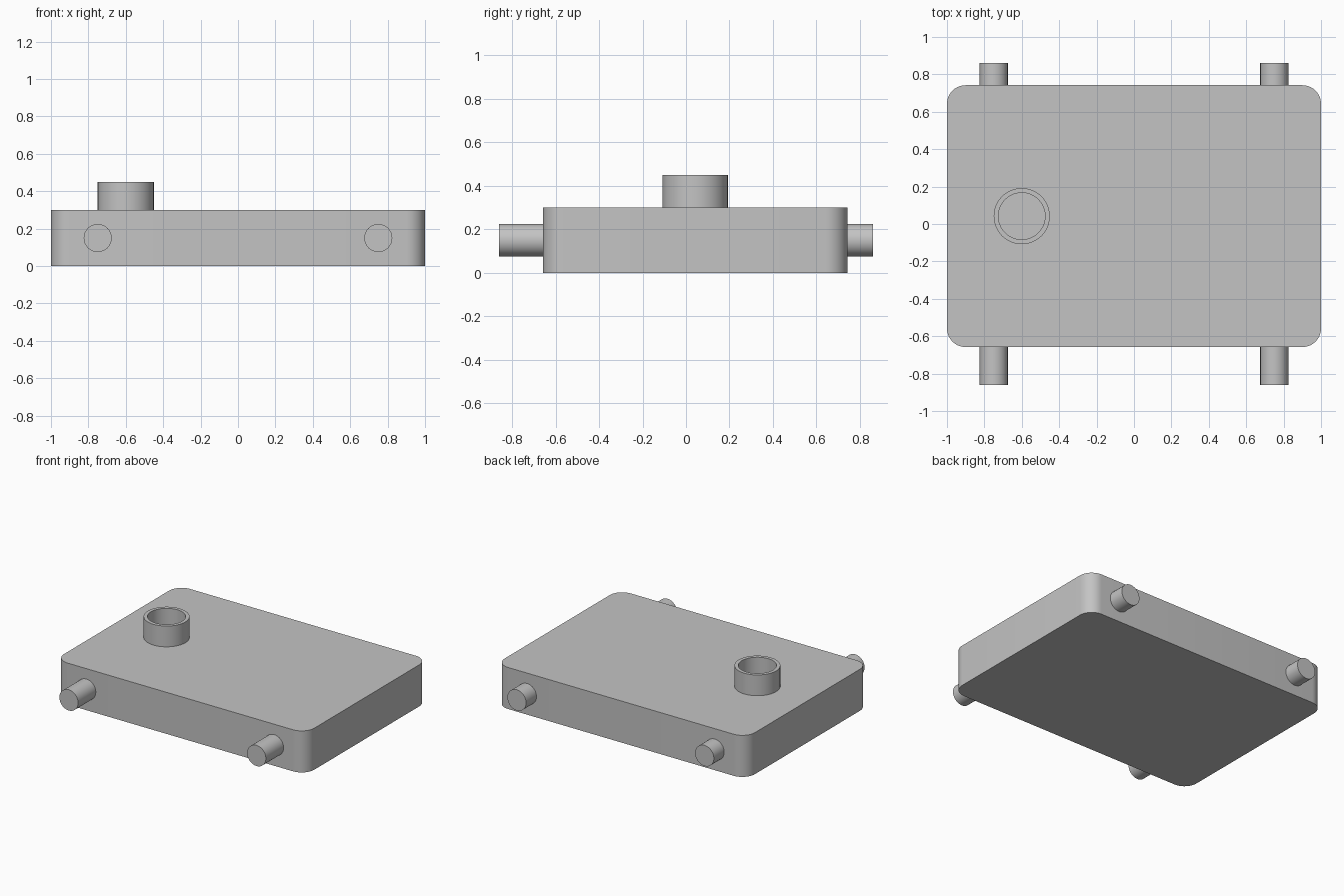
import bpy
import bmesh
from math import radians
from mathutils import Matrix, Vector

if "Cube" in bpy.data.objects:
    bpy.data.objects.remove(bpy.data.objects["Cube"], do_unlink=True)

grey = bpy.data.materials.new("plain grey")
grey.use_nodes = True
colour = (0.55, 0.55, 0.55, 1)
grey.diffuse_color = colour
grey.node_tree.nodes["Principled BSDF"].inputs["Base Color"].default_value = colour

FRONT, BACK, HEIGHT = -0.658, 0.742, 0.3


def finish(name, bm):
    """Turn a bmesh into a grey object with smooth curved sides."""
    bmesh.ops.recalc_face_normals(bm, faces=bm.faces)
    mesh = bpy.data.meshes.new(name)
    bm.to_mesh(mesh)
    bm.free()
    mesh.materials.append(grey)
    obj = bpy.data.objects.new(name, mesh)
    bpy.context.collection.objects.link(obj)
    bpy.ops.object.select_all(action="DESELECT")
    obj.select_set(True)
    bpy.context.view_layer.objects.active = obj
    bpy.ops.object.shade_smooth_by_angle(angle=radians(30))
    return obj


# Flat body with rounded upright corners
bm = bmesh.new()
bmesh.ops.create_cube(bm, size=1)
bmesh.ops.scale(bm, vec=(2, BACK - FRONT, HEIGHT), verts=bm.verts)
bmesh.ops.translate(bm, vec=(0, (FRONT + BACK) / 2, HEIGHT / 2), verts=bm.verts)
corners = [e for e in bm.edges if abs(e.verts[0].co.z - e.verts[1].co.z) > 0.1]
bmesh.ops.bevel(bm, geom=corners, offset=0.1, segments=10, profile=0.5, affect="EDGES")
finish("body", bm)


# Round pegs, longer at the front than at the back
def peg(name, x, y0, y1):
    bm = bmesh.new()
    place = Matrix.Translation((x, (y0 + y1) / 2, HEIGHT / 2))
    bmesh.ops.create_cone(bm, cap_ends=True, segments=32, radius1=0.075,
                          radius2=0.075, depth=y1 - y0,
                          matrix=place @ Matrix.Rotation(radians(90), 4, "X"))
    finish(name, bm)


for side, x in (("right", -0.75), ("left", 0.75)):
    peg("front_peg_" + side, x, -0.86, FRONT + 0.01)
    peg("back_peg_" + side, x, BACK - 0.01, 0.86)

# Open collar on top, spun from its wall section
bm = bmesh.new()
section = [(0.15, HEIGHT), (0.15, 0.45), (0.125, 0.45), (0.125, HEIGHT)]
verts = [bm.verts.new((r, 0, z)) for r, z in section]
edges = [bm.edges.new((a, b)) for a, b in zip(verts, verts[1:])]
bmesh.ops.spin(bm, geom=verts + edges, cent=(0, 0, 0), axis=(0, 0, 1),
               angle=radians(360), steps=48, use_merge=True)
bmesh.ops.remove_doubles(bm, verts=bm.verts, dist=0.0001)
bmesh.ops.translate(bm, vec=Vector((-0.6, 0.042, 0)), verts=bm.verts)
# The collar is open below, so point its outer wall outwards explicitly
collar = finish("collar", bm)
rim = max(collar.data.polygons, key=lambda p: p.center.z)
if rim.normal.z < 0:
    collar.data.flip_normals()
